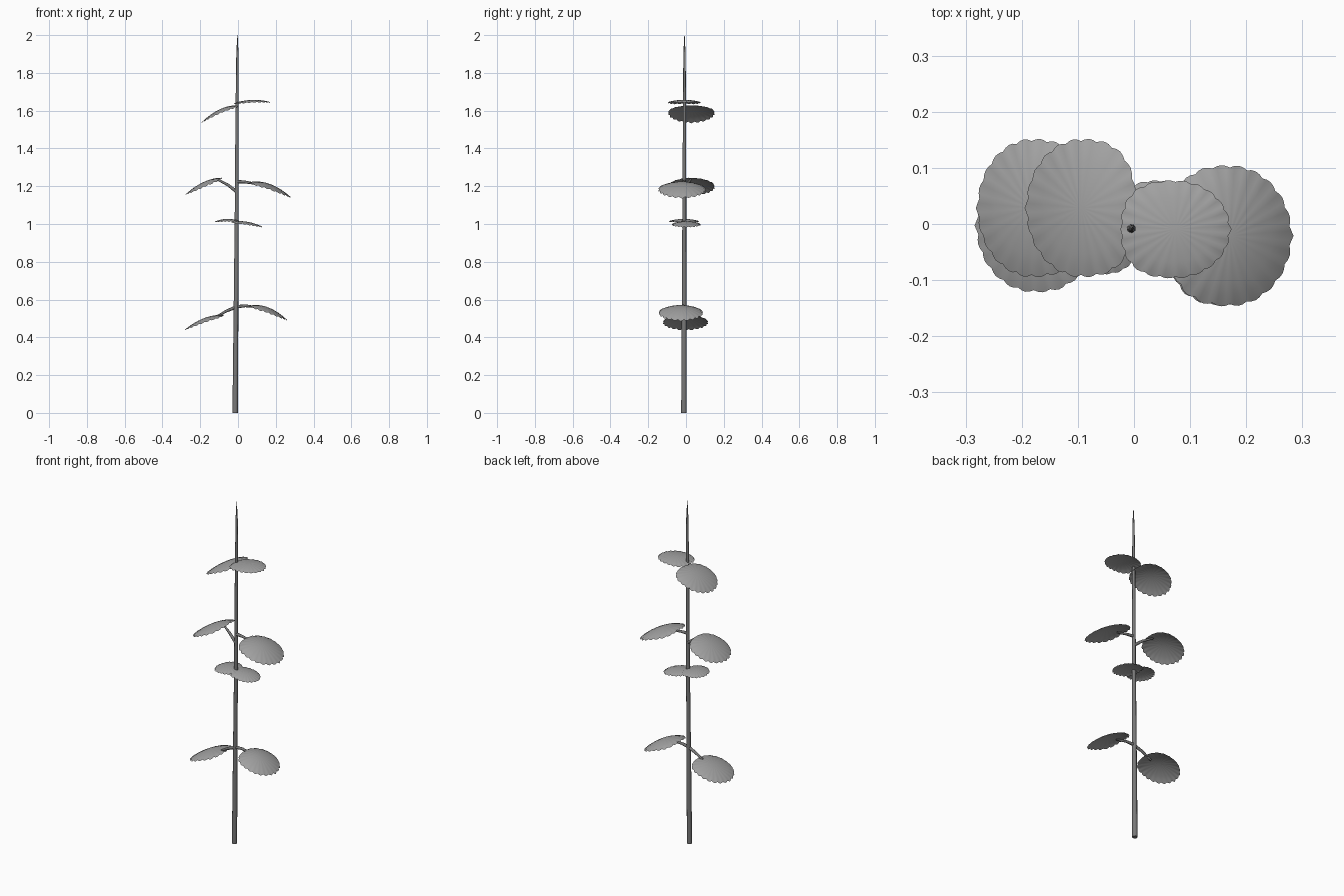
import bpy, bmesh, math

if "Cube" in bpy.data.objects:
    bpy.data.objects.remove(bpy.data.objects["Cube"])


def grey(name, v):
    m = bpy.data.materials.new(name)
    m.diffuse_color = (v, v, v, 1)
    m.use_nodes = True
    m.node_tree.nodes["Principled BSDF"].inputs["Base Color"].default_value = m.diffuse_color
    return m


stem_grey = grey("stem_grey", 0.19)
leaf_grey = grey("leaf_grey", 0.36)


def tube(name, pts, radii):
    # tapered round tube through a few points
    cu = bpy.data.curves.new(name, 'CURVE')
    cu.dimensions = '3D'
    cu.bevel_depth = 1.0
    cu.bevel_resolution = 2
    cu.use_fill_caps = True
    sp = cu.splines.new('POLY')
    sp.points.add(len(pts) - 1)
    for p, co, r in zip(sp.points, pts, radii):
        p.co = (*co, 1)
        p.radius = r
    cu.materials.append(stem_grey)
    bpy.context.collection.objects.link(bpy.data.objects.new(name, cu))


def leaf(name, xb, xt, y0, y1, zb, zm, zt, drop):
    # blade with blunt base, rounded tip, scalloped rim and faint fan-like pleats
    teeth, n, rings = 22, 88, 6
    cx, cy = (xb + xt) / 2, (y0 + y1) / 2
    hx, hy = (xt - xb) / 2, (y1 - y0) / 2

    def point(u, v, pleat=0.0):
        z = zm + (zt - zb) / 2 * u + ((zt + zb) / 2 - zm) * u * u
        return (cx + hx * u, cy + hy * v, z - drop * v * v + pleat)

    bm = bmesh.new()
    centre = bm.verts.new(point(0, 0))
    prev = None
    for k in range(1, rings + 1):
        ring = []
        t = k / rings
        for i in range(n):
            a = 2 * math.pi * i / n
            c, s = math.cos(a), math.sin(a)
            e = 2.0 if c > 0 else 2.6
            r = (abs(c) ** e + abs(s) ** e) ** (-1 / e)
            bump = abs(math.cos(teeth / 2 * a))
            if k == rings:
                r *= 0.965 + 0.035 * bump
            if i == 0 and k == rings:
                r *= 1.02
            pleat = 0.001 * t * (0.5 - bump) - (0.003 * bump if k == rings else 0)
            ring.append(bm.verts.new(point(r * t * c, r * t * s, pleat)))
        for i in range(n):
            j = (i + 1) % n
            if prev:
                bm.faces.new((prev[i], ring[i], ring[j], prev[j]))
            else:
                bm.faces.new((centre, ring[i], ring[j]))
        prev = ring
    for f in bm.faces:
        f.smooth = True
        f.normal_update()
        if f.normal.z < 0:
            f.normal_flip()
    me = bpy.data.meshes.new(name)
    bm.to_mesh(me)
    bm.free()
    me.materials.append(leaf_grey)
    bpy.context.collection.objects.link(bpy.data.objects.new(name, me))


# main stem, leaning slightly and tapering to a point
tube("stem",
     [(-0.015, -0.011, 0), (-0.011, -0.01, 0.5), (-0.007, -0.009, 1.0),
      (-0.005, -0.008, 1.6), (-0.003, -0.008, 1.9), (-0.003, -0.008, 2.0)],
     [0.015, 0.013, 0.011, 0.0085, 0.0062, 0.001])

# leaf blades: base x, tip x, y range, base/middle/tip heights, side droop
leaves = {
    "leaf_top_left": (0.004, -0.193, -0.095, 0.152, 1.628, 1.608, 1.538, 0.020),
    "leaf_top_right": (-0.024, 0.172, -0.097, 0.078, 1.638, 1.657, 1.645, 0.012),
    "leaf_upper_left": (-0.085, -0.28, -0.095, 0.152, 1.245, 1.222, 1.155, 0.025),
    "leaf_upper_right": (0.060, 0.282, -0.147, 0.105, 1.222, 1.211, 1.14, 0.028),
    "leaf_middle_left": (0.010, -0.125, -0.09, 0.07, 1.015, 1.027, 1.012, 0.012),
    "leaf_middle_right": (-0.035, 0.13, -0.075, 0.078, 1.012, 1.012, 0.985, 0.014),
    "leaf_lower_left": (-0.075, -0.282, -0.122, 0.117, 0.518, 0.502, 0.440, 0.022),
    "leaf_lower_right": (0.060, 0.262, -0.145, 0.09, 0.568, 0.558, 0.49, 0.028),
}
for name, args in leaves.items():
    leaf(name, *args)

# leaf stalks joining the blades to the stem
stalks = {
    "stalk_upper_left": [(-0.006, -0.009, 1.17), (-0.055, 0.005, 1.208), (-0.11, 0.025, 1.236)],
    "stalk_upper_right": [(-0.006, -0.009, 1.225), (0.04, -0.012, 1.222), (0.10, -0.018, 1.212)],
    "stalk_lower_left": [(-0.010, -0.01, 0.56), (-0.06, -0.006, 0.54), (-0.12, -0.003, 0.506)],
    "stalk_lower_right": [(-0.010, -0.01, 0.562), (0.04, -0.015, 0.567), (0.10, -0.025, 0.56)],
}
for name, pts in stalks.items():
    tube(name, pts, [0.009, 0.0075, 0.005])
